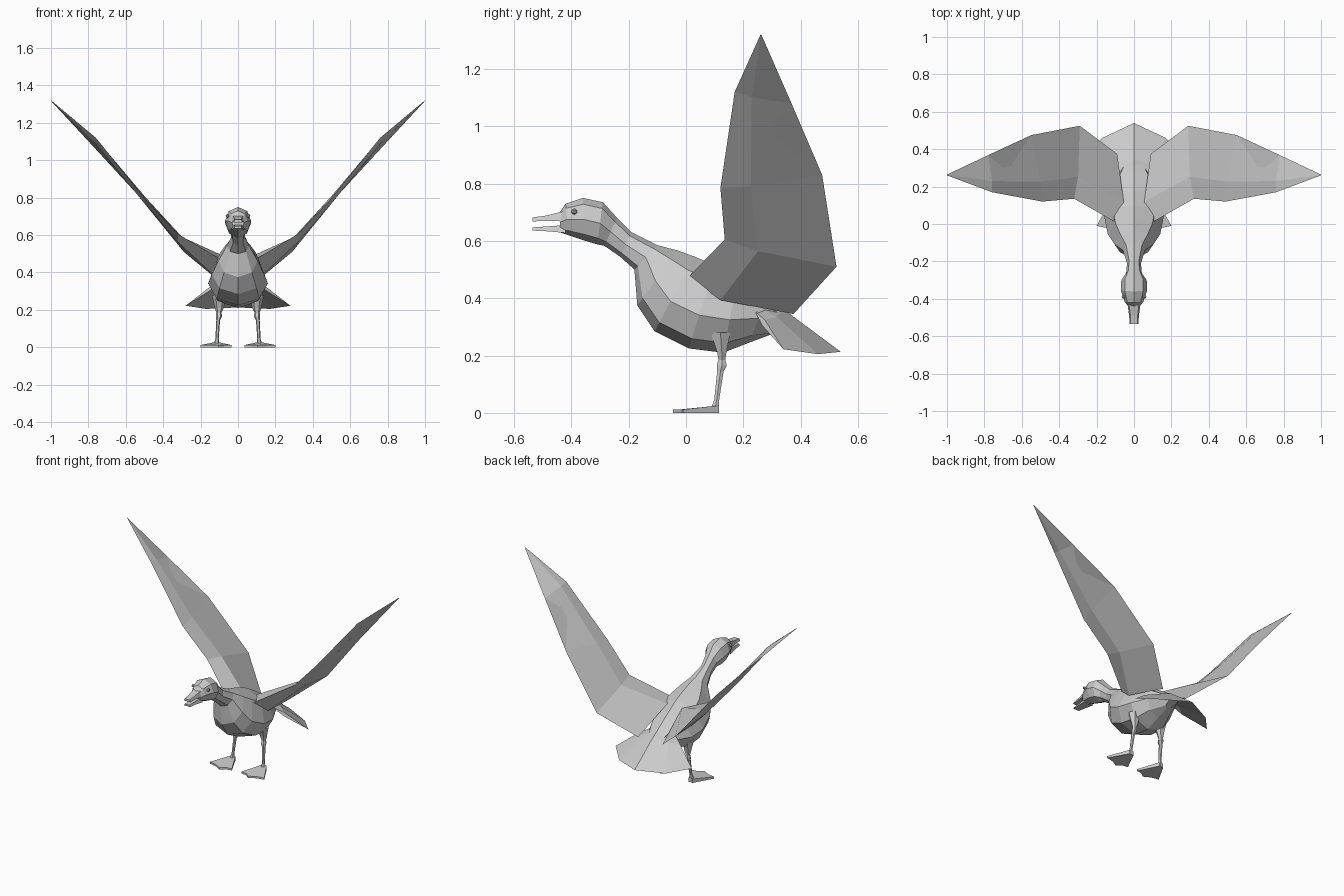
import bpy
import bmesh
import math
from mathutils import Vector

cube = bpy.data.objects.get("Cube")
if cube:
    bpy.data.objects.remove(cube, do_unlink=True)

# One plain colour for the whole bird
grey = bpy.data.materials.new("plain_grey")
grey.use_nodes = True
colour = (0.6, 0.6, 0.6, 1)
grey.diffuse_color = colour
grey.node_tree.nodes["Principled BSDF"].inputs["Base Color"].default_value = colour


def finish(name, bm, mirror=False):
    """Turn a bmesh into a flat-shaded object, optionally mirrored across x."""
    bmesh.ops.remove_doubles(bm, verts=bm.verts, dist=0.0005)
    bmesh.ops.recalc_face_normals(bm, faces=bm.faces)
    mesh = bpy.data.meshes.new(name)
    bm.to_mesh(mesh)
    bm.free()
    mesh.materials.append(grey)
    obj = bpy.data.objects.new(name, mesh)
    bpy.context.collection.objects.link(obj)
    if mirror:
        mod = obj.modifiers.new("Mirror", "MIRROR")
        mod.use_mirror_merge = False
    return obj


def loft(name, rings, mirror=False):
    """Skin a list of equal-length point rings and cap both ends."""
    bm = bmesh.new()
    rows = [[bm.verts.new(p) for p in ring] for ring in rings]
    for a, b in zip(rows, rows[1:]):
        for i in range(len(a)):
            j = (i + 1) % len(a)
            bm.faces.new((a[i], a[j], b[j], b[i]))
    bm.faces.new(rows[0])
    bm.faces.new(rows[-1])
    return finish(name, bm, mirror)


def body_ring(top, bottom, width, mid):
    """Eight-sided ring between a top and a bottom (y, z) point, widest at mid."""
    top, bottom = Vector((0, *top)), Vector((0, *bottom))
    centre = bottom.lerp(top, mid)
    ring = []
    for i in range(8):
        a = math.tau * i / 8
        c = math.cos(a)
        end = top if c > 0 else bottom
        ring.append(centre.lerp(end, abs(c)) + Vector((width * math.sin(a), 0, 0)))
    return ring


def blade_ring(lead, rear, thick, up):
    """Thin diamond section from a leading to a trailing point."""
    lead, rear = Vector(lead), Vector(rear)
    ridge = lead.lerp(rear, 0.3)
    lift = Vector(up).normalized() * thick / 2
    return [lead, ridge + lift, rear, ridge - lift]


def box_ring(y, low, high, width):
    return [(-width, y, low), (width, y, low), (width * 0.75, y, high), (-width * 0.75, y, high)]


def stalk_ring(x, y, z, rx, ry):
    return [(x + rx * math.cos(math.tau * i / 6), y + ry * math.sin(math.tau * i / 6), z)
            for i in range(6)]


# Head, neck and body in one skin
loft("body", [body_ring(*r) for r in [
    ((-0.44, 0.7), (-0.44, 0.63), 0.032, 0.5),
    ((-0.42, 0.73), (-0.41, 0.62), 0.05, 0.5),
    ((-0.36, 0.75), (-0.35, 0.6), 0.07, 0.5),
    ((-0.29, 0.735), (-0.31, 0.588), 0.068, 0.5),
    ((-0.24, 0.68), (-0.285, 0.583), 0.042, 0.5),
    ((-0.19, 0.63), (-0.23, 0.545), 0.037, 0.5),
    ((-0.1, 0.585), (-0.18, 0.5), 0.06, 0.5),
    ((-0.03, 0.567), (-0.17, 0.375), 0.105, 0.45),
    ((0.03, 0.545), (-0.11, 0.285), 0.14, 0.4),
    ((0.1, 0.515), (0.01, 0.225), 0.16, 0.4),
    ((0.18, 0.465), (0.13, 0.21), 0.15, 0.45),
    ((0.28, 0.4), (0.22, 0.245), 0.1, 0.55),
    ((0.4, 0.31), (0.3, 0.275), 0.03, 0.6),
]])

# Open beak
loft("upper_beak", [box_ring(-0.42, 0.668, 0.705, 0.036),
                    box_ring(-0.49, 0.67, 0.688, 0.026),
                    box_ring(-0.535, 0.668, 0.682, 0.024)])
loft("lower_beak", [box_ring(-0.42, 0.628, 0.655, 0.034),
                    box_ring(-0.49, 0.634, 0.65, 0.025),
                    box_ring(-0.535, 0.636, 0.647, 0.022)])

# Eyes
bm = bmesh.new()
bmesh.ops.create_icosphere(bm, subdivisions=1, radius=0.011)
bmesh.ops.translate(bm, verts=bm.verts, vec=(0.056, -0.39, 0.702))
finish("eyes", bm, True)

# Raised wings
wing_up = (-0.7, 0, 0.7)
loft("wings", [blade_ring(*r, wing_up) for r in [
    ((0.1, 0.01, 0.475), (0.09, 0.375, 0.345), 0.12),
    ((0.32, 0.135, 0.605), (0.29, 0.525, 0.51), 0.035),
    ((0.49, 0.12, 0.785), (0.55, 0.475, 0.83), 0.025),
    ((0.76, 0.17, 1.12), (0.78, 0.368, 1.08), 0.02),
    ((1, 0.26, 1.32), (0.998, 0.265, 1.315), 0.002),
]], True)

# Tail fan, spread evenly to both sides
half = [((0.09, 0.24, 0.355), (0.28, 0.34, 0.222)),
        ((0.06, 0.25, 0.375), (0.17, 0.46, 0.205))]
centre = [((0, 0.25, 0.41), (0, 0.54, 0.213))]
flip = [tuple((-x, y, z) for x, y, z in pair) for pair in reversed(half)]
loft("tail", [blade_ring(a, b, 0.022, (0, 0.4, 1)) for a, b in half + centre + flip])

# Legs with a knobbly joint
loft("legs", [stalk_ring(*r) for r in [
    (0.1, 0.12, 0.28, 0.04, 0.04),
    (0.1, 0.125, 0.21, 0.024, 0.018),
    (0.102, 0.125, 0.185, 0.014, 0.014),
    (0.102, 0.125, 0.165, 0.017, 0.02),
    (0.106, 0.12, 0.145, 0.01, 0.013),
    (0.112, 0.107, 0.045, 0.009, 0.01),
    (0.115, 0.1, 0.008, 0.016, 0.018),
]], True)

# Webbed feet: flat sole, slightly raised towards the heel
sole = [(0.1, 0.115), (0.035, -0.015), (0.075, -0.02), (0.105, -0.045),
        (0.15, -0.02), (0.2, -0.01), (0.13, 0.115)]
top = [(x, y, 0.012 + max(y, 0) * 0.12) for x, y in sole]
loft("feet", [[(x, y, 0) for x, y in sole], top], True)
